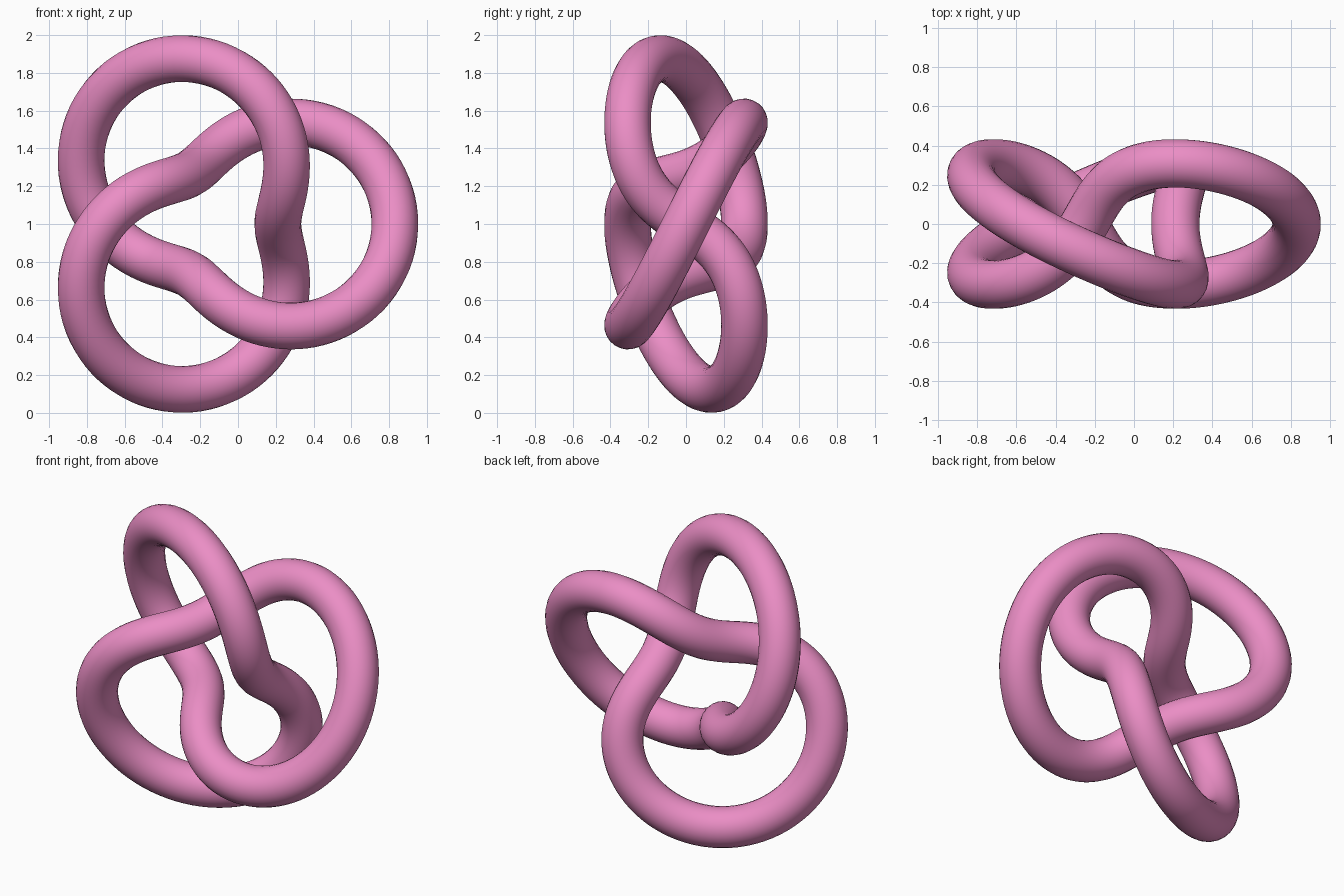
import bpy
from math import sin, cos, tau

if "Cube" in bpy.data.objects:
    bpy.data.objects.remove(bpy.data.objects["Cube"])

S = 0.3096            # minor radius of the guiding torus (major = 2 * S)
TUBE = 0.4 * S        # rope thickness
CX, CZ = -0.0985, 1.0
N = 288

# centre line: a closed trefoil wound on a torus, lying in the x-z plane
curve = bpy.data.curves.new("trefoil_knot", 'CURVE')
curve.dimensions = '3D'
curve.twist_mode = 'MINIMUM'
curve.bevel_depth = TUBE
curve.bevel_resolution = 10
spline = curve.splines.new('POLY')
spline.points.add(N - 1)
spline.use_cyclic_u = True
for i, p in enumerate(spline.points):
    t = tau * i / N
    rho = S * (2 + cos(3 * t))
    p.co = (CX + rho * cos(2 * t), S * sin(3 * t), CZ + rho * sin(2 * t), 1)

knot = bpy.data.objects.new("trefoil_knot", curve)
bpy.context.collection.objects.link(knot)

# turn the rope into a smooth mesh
bpy.context.view_layer.objects.active = knot
knot.select_set(True)
bpy.ops.object.convert(target='MESH')
knot = bpy.context.object
bpy.ops.object.shade_smooth()

# pink material
pink = bpy.data.materials.new("pink")
pink.diffuse_color = (0.83, 0.27, 0.56, 1)
pink.use_nodes = True
pink.node_tree.nodes["Principled BSDF"].inputs["Base Color"].default_value = pink.diffuse_color
knot.data.materials.clear()
knot.data.materials.append(pink)
